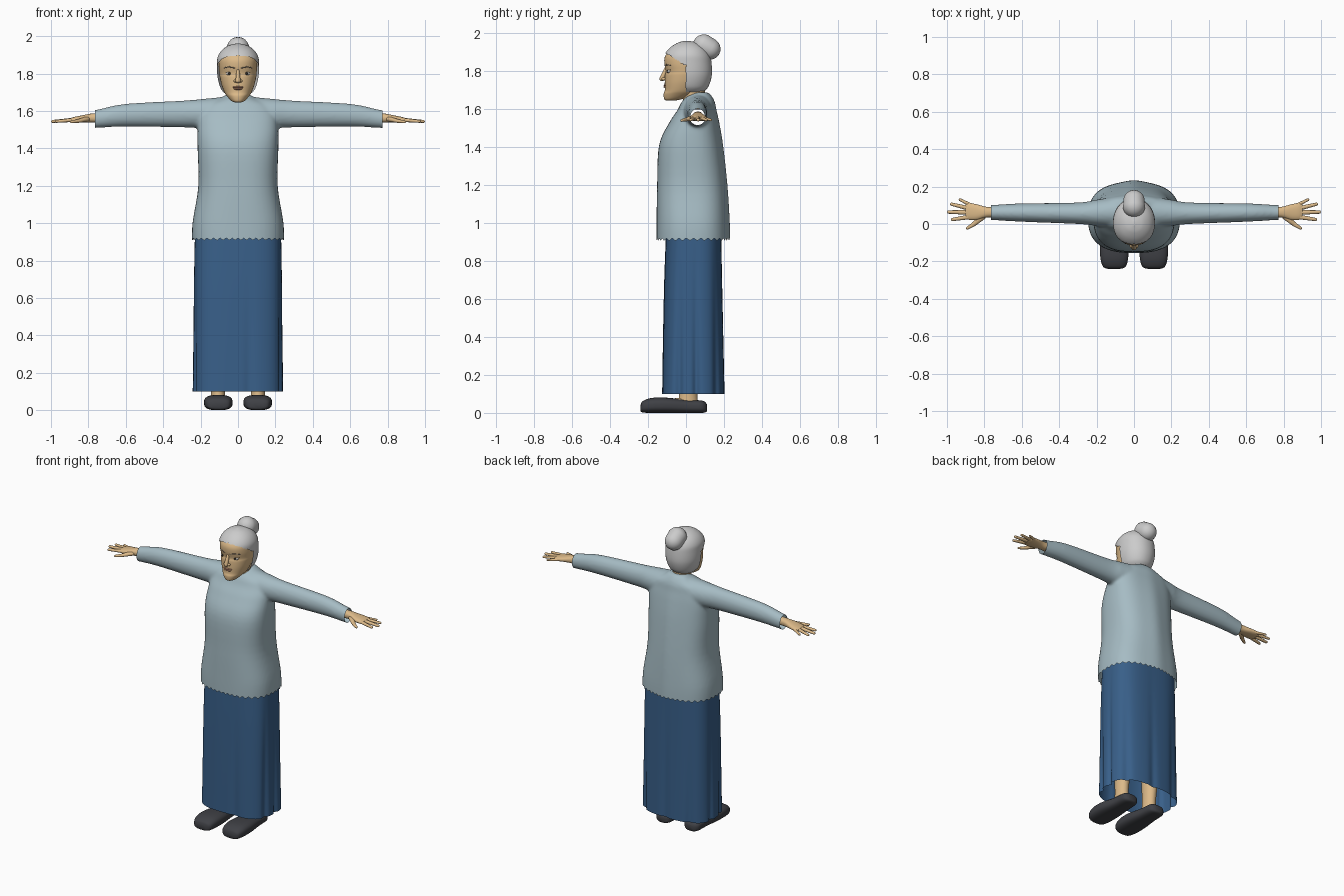
import bpy, bmesh
from math import sin, cos, pi, exp, atan2
from mathutils import Vector

if "Cube" in bpy.data.objects:
    bpy.data.objects.remove(bpy.data.objects["Cube"])

SKIN, WOOL, CLOTH = (.72, .49, .25), (.38, .50, .55), (.04, .115, .25)
SHOE, HAIR, DARK = (.05, .052, .06), (.52, .52, .53), (.03, .025, .02)
BROW, WHITE, LIP = (.2, .16, .12), (.7, .66, .6), (.5, .25, .16)
mats = {}


def finish(bm, name, color, mirror=False):
    bmesh.ops.recalc_face_normals(bm, faces=bm.faces)
    me = bpy.data.meshes.new(name)
    bm.to_mesh(me)
    bm.free()
    ob = bpy.data.objects.new(name, me)
    bpy.context.collection.objects.link(ob)
    if color not in mats:
        mats[color] = bpy.data.materials.new("colour_%d" % len(mats))
        mats[color].diffuse_color = (*color, 1)
    me.materials.append(mats[color])
    for f in me.polygons:
        f.use_smooth = True
    if mirror:
        ob.modifiers.new("mirror", 'MIRROR')
    return ob


def loft(bm, axis, rows, p=2, n=64, sub=5, caps=True, mod=None):
    """Superellipse sections along an axis; row = (t, a0, a1, b0, b1)."""
    rows = [Vector(r) for r in rows]
    rows = [rows[0]] + rows + [rows[-1]]
    path = []
    for i in range(1, len(rows) - 2):
        a, b, c, d = rows[i - 1:i + 3]
        for k in range(sub):
            u = k / sub
            path.append(.5 * (2 * b + (c - a) * u + (2 * a - 5 * b + 4 * c - d) * u * u
                              + (3 * b - a - 3 * c + d) * u ** 3))
    path.append(rows[-1])
    rings = []
    for t, a0, a1, b0, b1 in path:
        ring = []
        for j in range(n):
            th = 2 * pi * j / n
            c, s = cos(th), sin(th)
            k = (abs(c) ** p + abs(s) ** p) ** (-1 / p)
            if mod:
                k *= mod(th, t)
            co = [(a0 + a1) / 2 + k * c * (a1 - a0) / 2, (b0 + b1) / 2 + k * s * (b1 - b0) / 2]
            co.insert(axis, t)
            ring.append(bm.verts.new(co))
        rings.append(ring)
    for r, q in zip(rings, rings[1:]):
        for j in range(n):
            bm.faces.new((r[j - 1], r[j], q[j], q[j - 1]))
    if caps:
        bm.faces.new(rings[0])
        bm.faces.new(rings[-1])


def sym(rows):
    """Rows symmetric in x: (z, half width, y0, y1)."""
    return [(z, -w, w, y0, y1) for z, w, y0, y1 in rows]


def limb(bm, p, q, r0, r1, flat=1.0, seg=16):
    """Round-ended tapered capsule from p to q, flattened in z by 'flat'."""
    p, q = Vector(p), Vector(q)
    rot = (q - p).to_track_quat('Z', 'Y')
    for v in bmesh.ops.create_uvsphere(bm, u_segments=seg, v_segments=11, radius=1)["verts"]:
        end, r = (p, r0) if v.co.z < 0 else (q, r1)
        off = rot @ (v.co * r)
        off.z *= flat
        v.co = end + off


def ball(bm, c, r):
    for v in bmesh.ops.create_uvsphere(bm, u_segments=32, v_segments=20, radius=1)["verts"]:
        v.co = [c[i] + v.co[i] * r[i] for i in range(3)]


# sweater: torso and sleeves fused, then trimmed at hem and cuffs
bm = bmesh.new()
loft(bm, 2, sym([(.88, .245, -.155, .223), (1.0, .243, -.155, .22), (1.2, .212, -.152, .208),
                 (1.41, .216, -.142, .186), (1.53, .214, -.088, .168), (1.595, .2, -.045, .155),
                 (1.635, .17, -.025, .148), (1.665, .10, .0, .135), (1.69, .06, .04, .115)]),
     p=2.6, mod=lambda th, t: 1 + .06 * exp(-((th - pi / 2) / .25) ** 2))
for s in (-1, 1):
    loft(bm, 0, [(s * .08, -.02, .15, 1.50, 1.675), (s * .2, -.01, .13, 1.508, 1.663),
                 (s * .3, 0, .115, 1.512, 1.655), (s * .6, .012, .11, 1.516, 1.638),
                 (s * .74, .02, .103, 1.51, 1.61), (s * .8, .022, .1, 1.506, 1.6)], n=40)
sweater = finish(bm, "sweater", WOOL)
m = sweater.modifiers.new("fuse", 'REMESH')
m.mode, m.voxel_size, m.use_smooth_shade = 'VOXEL', .009, True
m = sweater.modifiers.new("soften", 'SMOOTH')
m.iterations = 8
bm = bmesh.new()
bm.from_object(sweater, bpy.context.evaluated_depsgraph_get())
for co, no in (((0, 0, .914), (0, 0, -1)), ((.772, 0, 0), (1, 0, 0)), ((-.765, 0, 0), (-1, 0, 0))):
    bmesh.ops.bisect_plane(bm, geom=bm.verts[:] + bm.edges[:] + bm.faces[:], plane_co=co,
                           plane_no=no, clear_outer=True)
for v in bm.verts:
    if v.co.z < .9145:
        v.co.z += .006 * cos(40 * atan2(v.co.y - .04, v.co.x))
bpy.data.objects.remove(sweater)
finish(bm, "sweater", WOOL)


# skirt with folds deepening toward the hem
def folds(th, t):
    k = (1 - t) ** 1.5
    dents = ((-1.32, .06), (-2.75, .07), (-.45, .08), (.1, .09), (.75, .07),
             (1.5, .07), (2.2, .07), (2.9, .08))
    d = sum(a * exp(-(sin((th - c) / 2) / .05) ** 2) for c, a in dents)
    return 1 + .012 * k * sin(5 * th) - k * d


bm = bmesh.new()
loft(bm, 2, sym([(.10, .242, -.127, .202), (.4, .238, -.122, .196), (.7, .235, -.115, .19),
                 (.96, .23, -.105, .185)]), p=3, n=160, sub=8, caps=False, mod=folds)
finish(bm, "skirt", CLOTH)

# shoes, insteps and legs
bm = bmesh.new()
loft(bm, 1, [(-.24, .075, .14, .01, .04), (-.228, .045, .165, .002, .062), (-.18, .031, .18, 0, .079),
             (-.1, .03, .18, 0, .08), (0, .042, .165, 0, .069), (.075, .048, .16, 0, .066),
             (.1, .06, .148, .002, .058), (.11, .08, .13, .008, .045)], p=2.8, n=40)
finish(bm, "shoe", SHOE, True)
bm = bmesh.new()
ball(bm, (.105, -.035, .05), (.045, .07, .029))
loft(bm, 2, [(.04, .065, .145, -.045, .065), (.12, .07, .145, -.035, .06), (.3, .06, .155, -.04, .08),
             (.5, .055, .165, -.05, .08)], n=24)
finish(bm, "leg", SKIN, True)

# hands
bm = bmesh.new()
loft(bm, 0, [(.74, .035, .09, 1.537, 1.588), (.79, .035, .092, 1.538, 1.585), (.84, .022, .105, 1.538, 1.575),
             (.88, .022, .112, 1.537, 1.567), (.9, .03, .105, 1.54, 1.56)], n=28, p=2.3)
for base, tip, r in (((.87, .1), (.93, .13), .009), ((.885, .084), (.975, .106), .0105),
                     ((.885, .062), (.99, .064), .0115), ((.88, .038), (.97, .024), .011)):
    limb(bm, (*base, 1.552), (*tip, 1.544), r * 1.15, r * .8, .85)
limb(bm, (.81, .04, 1.556), (.855, .0, 1.546), .018, .012, .8)
limb(bm, (.855, .0, 1.546), (.89, -.022, 1.541), .012, .008, .85)
finish(bm, "hand", SKIN, True)

# neck and head
bm = bmesh.new()
loft(bm, 2, sym([(1.6, .065, -.02, .1), (1.66, .06, -.015, .1), (1.74, .058, -.01, .1)]), n=32)
finish(bm, "neck", SKIN)
bm = bmesh.new()
loft(bm, 2, sym([(1.646, .018, -.105, -.06), (1.654, .036, -.115, -.02), (1.68, .06, -.118, .04),
                 (1.70, .073, -.112, .06), (1.74, .088, -.112, .09), (1.78, .097, -.11, .11),
                 (1.80, .099, -.106, .115), (1.84, .103, -.114, .12), (1.88, .1, -.11, .113),
                 (1.92, .08, -.077, .09), (1.945, .045, -.035, .05)]), p=2.15)
finish(bm, "head", SKIN)

# hair cap, cut away around the face, with a bun
bm = bmesh.new()
loft(bm, 2, sym([(1.69, .066, -.07, .09), (1.72, .092, -.1, .118), (1.78, .109, -.113, .136),
                 (1.85, .112, -.119, .134), (1.89, .108, -.112, .124), (1.925, .086, -.084, .1),
                 (1.95, .05, -.045, .062), (1.961, .006, -.008, .014)]), n=128, sub=8, p=2.1)
gone = [f for f in bm.faces for c in [f.calc_center_median()]
        if c.y < .0 and c.z < 1.83 - .62 * c.y]
bmesh.ops.delete(bm, geom=gone, context='FACES')
finish(bm, "hair", HAIR)
bm = bmesh.new()
limb(bm, (0, .095, 1.935), (0, .125, 1.918), .06, .057, seg=32)
finish(bm, "hair_bun", HAIR)

# face details
bm = bmesh.new()
limb(bm, (0, -.106, 1.815), (0, -.126, 1.762), .008, .014)
for s in (-1, 1):
    ball(bm, (s * .013, -.117, 1.76), (.01, .012, .008))
finish(bm, "nose", SKIN)
bm = bmesh.new()
ball(bm, (.046, -.088, 1.80), (.018, .011, .009))
finish(bm, "eye", WHITE, True)
bm = bmesh.new()
ball(bm, (.046, -.096, 1.80), (.007, .005, .008))
finish(bm, "iris", DARK, True)
bm = bmesh.new()
limb(bm, (.026, -.095, 1.808), (.064, -.082, 1.807), .004, .003)
finish(bm, "upper_lash", DARK, True)
bm = bmesh.new()
limb(bm, (.02, -.108, 1.83), (.046, -.101, 1.836), .005, .005, .8)
limb(bm, (.046, -.101, 1.836), (.074, -.08, 1.83), .005, .003, .8)
finish(bm, "eyebrow", BROW, True)
bm = bmesh.new()
for z, w in ((1.727, .03), (1.718, .024)):
    ball(bm, (0, -.107, z), (w, .011, .006))
finish(bm, "lips", LIP)

for m in bpy.data.materials:
    if m.users and not m.is_grease_pencil:
        m.use_nodes = True
        m.node_tree.nodes["Principled BSDF"].inputs["Base Color"].default_value = m.diffuse_color
